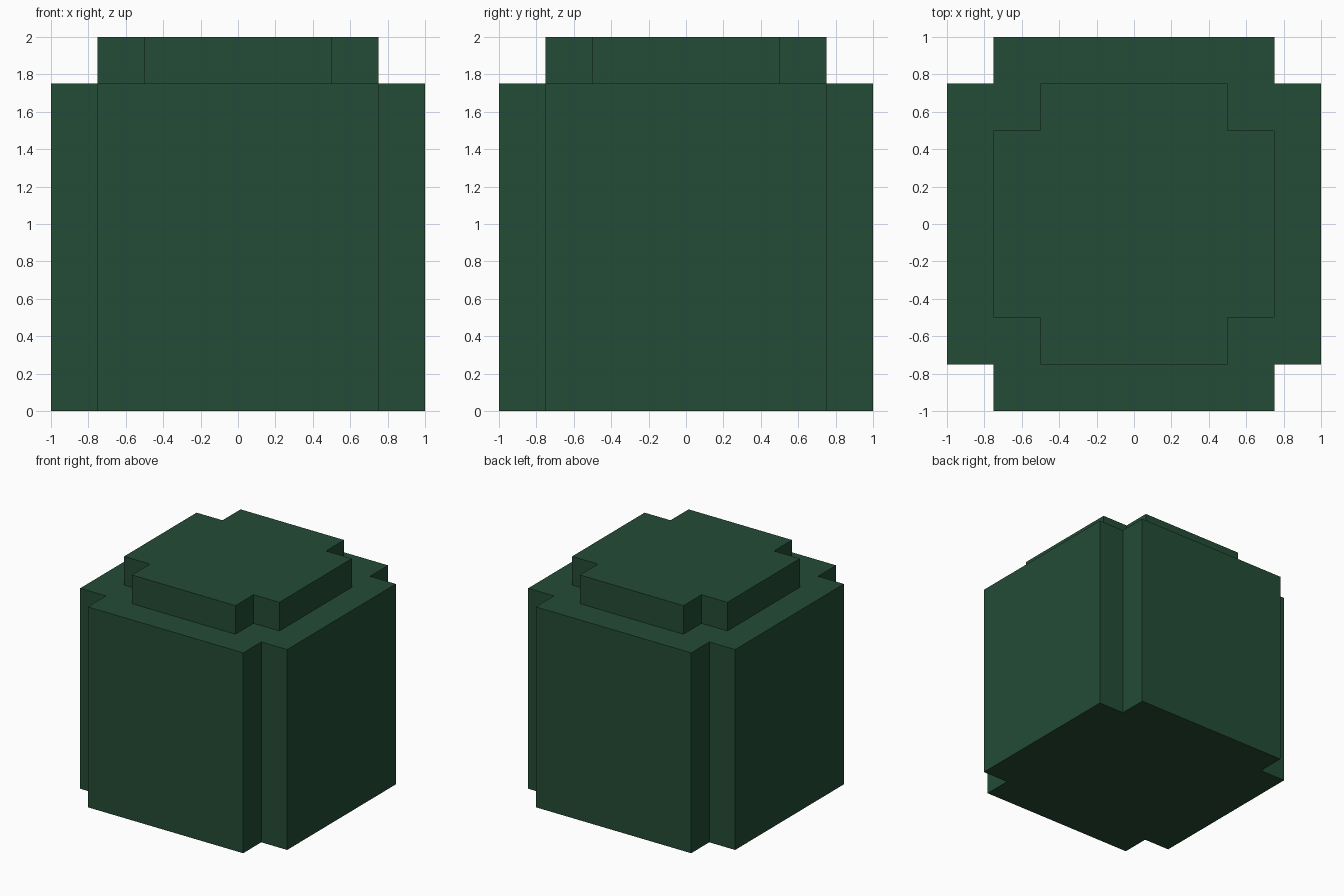
import bpy
import bmesh

if "Cube" in bpy.data.objects:
    bpy.data.objects.remove(bpy.data.objects["Cube"])

green = bpy.data.materials.new("dark green")
green.diffuse_color = (0.0176, 0.0723, 0.0369, 1.0)
green.use_nodes = True
green.node_tree.nodes["Principled BSDF"].inputs["Base Color"].default_value = green.diffuse_color


def notched_block(name, half, notch, z0, z1):
    """Square block with a square notch cut from each vertical corner."""
    a, b = half, half - notch
    quarter = [(a, b), (b, b), (b, a)]
    outline = []
    for _ in range(4):
        outline += quarter
        quarter = [(-y, x) for x, y in quarter]  # turn 90 degrees

    bm = bmesh.new()
    base = bm.faces.new([bm.verts.new((x, y, z0)) for x, y in outline])
    top = bmesh.ops.extrude_face_region(bm, geom=[base], use_keep_orig=True)
    verts = [g for g in top["geom"] if isinstance(g, bmesh.types.BMVert)]
    bmesh.ops.translate(bm, verts=verts, vec=(0, 0, z1 - z0))
    bmesh.ops.recalc_face_normals(bm, faces=bm.faces)

    mesh = bpy.data.meshes.new(name)
    bm.to_mesh(mesh)
    bm.free()
    mesh.materials.append(green)
    obj = bpy.data.objects.new(name, mesh)
    bpy.context.collection.objects.link(obj)
    return obj


# Main body and the smaller raised cap on top
notched_block("body", 1.0, 0.25, 0.0, 1.75)
notched_block("top_cap", 0.75, 0.25, 1.75, 2.0)
